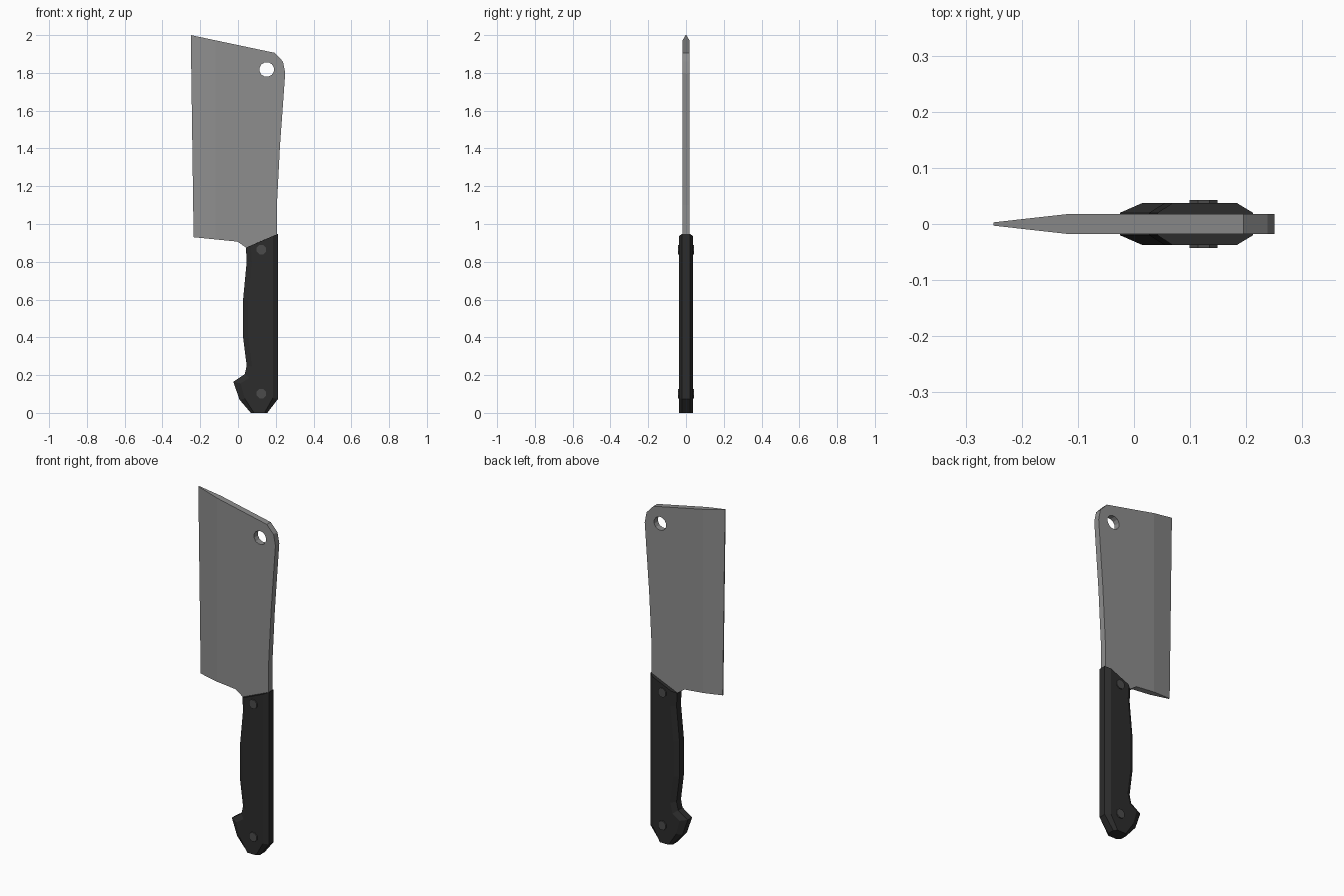
import bpy, bmesh, math
from mathutils import Matrix

if "Cube" in bpy.data.objects:
    bpy.data.objects.remove(bpy.data.objects["Cube"])


def material(name, v):
    m = bpy.data.materials.new(name)
    m.diffuse_color = (v, v, v, 1)
    m.use_nodes = True
    m.node_tree.nodes["Principled BSDF"].inputs["Base Color"].default_value = m.diffuse_color
    return m


steel = material("blade steel", 0.27)
black = material("handle black", 0.025)
rivet_grey = material("rivet grey", 0.07)


def finish(bm, name, mat):
    bmesh.ops.recalc_face_normals(bm, faces=bm.faces)
    me = bpy.data.meshes.new(name)
    bm.to_mesh(me)
    bm.free()
    ob = bpy.data.objects.new(name, me)
    bpy.context.collection.objects.link(ob)
    me.materials.append(mat)
    return ob


def loft(layers):
    """Solid through matching (profile, y) layers, capped at both ends."""
    bm = bmesh.new()
    rings = [[bm.verts.new((x, y, z)) for x, z in prof] for prof, y in layers]
    n = len(rings[0])
    for a, b in zip(rings, rings[1:]):
        for i in range(n):
            j = (i + 1) % n
            bm.faces.new((a[i], a[j], b[j], b[i]))
    bm.faces.new(rings[0])
    bm.faces.new(rings[-1])
    return bm


def pin(name, x, z, r, half, sides, mat):
    bm = bmesh.new()
    rot = Matrix.Translation((x, 0, z)) @ Matrix.Rotation(math.pi / 2, 4, 'X') \
        @ Matrix.Rotation(math.pi / sides, 4, 'Z')
    bmesh.ops.create_cone(bm, cap_ends=True, segments=sides, radius1=r,
                          radius2=r, depth=2 * half, matrix=rot)
    return finish(bm, name, mat)


# Blade: flat plate, tapering to the cutting edge on the left
blade_profile = [(-0.25, 2.0), (0.195, 1.906), (0.238, 1.86), (0.25, 1.80),
                 (0.222, 1.41), (0.206, 1.10), (0.206, 0.93), (0.06, 0.868),
                 (0.04, 0.877), (-0.003, 0.907), (-0.235, 0.93)]
T, GRIND = 0.0175, -0.12
bm = loft([(blade_profile, -T), (blade_profile, T)])
bmesh.ops.bisect_plane(bm, geom=bm.verts[:] + bm.edges[:] + bm.faces[:],
                       plane_co=(GRIND, 0, 0), plane_no=(1, 0, 0))
for v in bm.verts:
    if v.co.x < GRIND - 0.01:
        v.co.y = math.copysign(0.003, v.co.y)
blade = finish(bm, "blade", steel)

# Hanging hole
cutter = pin("hole_cutter", 0.152, 1.818, 0.039, 0.1, 12, steel)
mod = blade.modifiers.new("hole", 'BOOLEAN')
mod.operation = 'DIFFERENCE'
mod.solver = 'EXACT'
mod.object = cutter
bpy.context.view_layer.objects.active = blade
bpy.ops.object.modifier_apply(modifier=mod.name)
bpy.data.objects.remove(cutter)

# Handle: contoured grip with side chamfers
outer = [(0.212, 0.948), (0.042, 0.875), (0.046, 0.80), (0.027, 0.60),
         (0.027, 0.40), (0.046, 0.25), (0.036, 0.205), (-0.025, 0.165),
         (0.008, 0.07), (0.068, 0.0), (0.155, 0.0), (0.212, 0.074)]
inner = [(0.184, 0.936), (0.068, 0.886), (0.073, 0.80), (0.054, 0.60),
         (0.054, 0.40), (0.074, 0.245), (0.06, 0.185), (0.014, 0.156),
         (0.036, 0.075), (0.085, 0.0), (0.14, 0.0), (0.184, 0.078)]
finish(loft([(inner, -0.037), (outer, -0.02), (outer, 0.02), (inner, 0.037)]),
       "handle", black)

# Rivets, through both sides
for name, z in (("upper_rivet", 0.864), ("lower_rivet", 0.102)):
    pin(name, 0.124, z, 0.027, 0.043, 8, rivet_grey)
